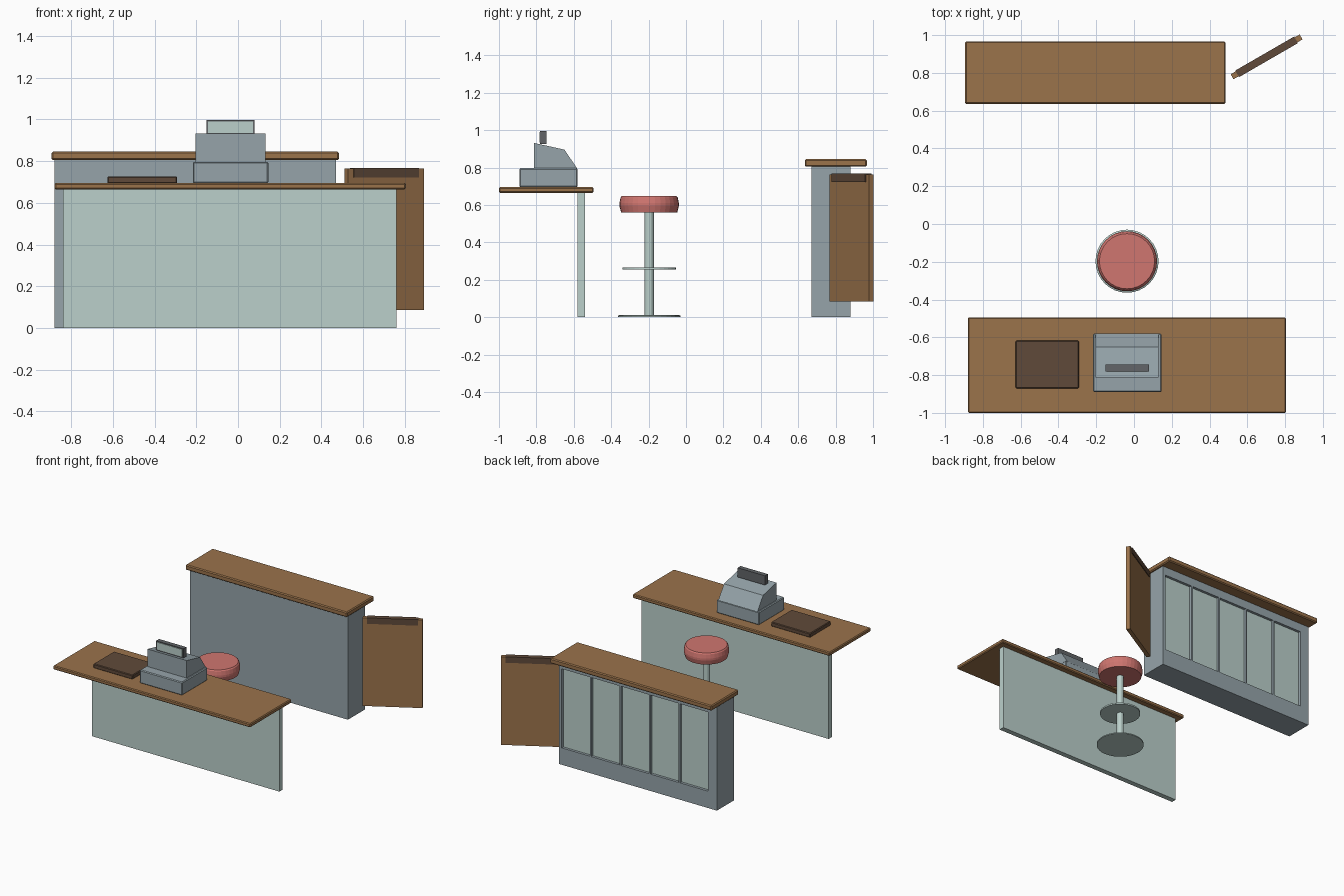
import bpy, bmesh, math
from mathutils import Vector, Matrix

if "Cube" in bpy.data.objects:
    bpy.data.objects.remove(bpy.data.objects["Cube"])


def material(name, r, g, b):
    lin = [((c / 255 + 0.055) / 1.055) ** 2.4 for c in (r, g, b)]
    m = bpy.data.materials.new(name)
    m.diffuse_color = (*lin, 1)
    m.use_nodes = True
    m.node_tree.nodes["Principled BSDF"].inputs["Base Color"].default_value = m.diffuse_color
    return m


WOOD = material("wood brown", 155, 115, 75)
DARK_WOOD = material("dark brown", 96, 74, 58)
GRAY = material("blue gray", 150, 164, 170)
PALE = material("pale green", 187, 208, 203)
RED = material("seat red", 208, 118, 112)
DARK = material("dark gray", 98, 101, 104)


def finish(name, bm, *mats):
    bmesh.ops.recalc_face_normals(bm, faces=bm.faces)
    me = bpy.data.meshes.new(name)
    bm.to_mesh(me)
    bm.free()
    for m in mats:
        me.materials.append(m)
    ob = bpy.data.objects.new(name, me)
    bpy.context.collection.objects.link(ob)
    return ob


def bevel(ob, width):
    mod = ob.modifiers.new("edge", 'BEVEL')
    mod.width, mod.segments = width, 1
    return ob


def box_bm(lo, hi):
    lo, hi = Vector(lo), Vector(hi)
    bm = bmesh.new()
    bmesh.ops.create_cube(bm, size=1, matrix=Matrix.Translation((lo + hi) / 2)
                          @ Matrix.Diagonal((*(hi - lo), 1)))
    return bm


def box(name, lo, hi, mat, edge=0):
    ob = finish(name, box_bm(lo, hi), mat)
    return bevel(ob, edge) if edge else ob


def lathe(name, profile, mat, sides, loc):
    """Closed solid of revolution from (radius, height) points."""
    bm = bmesh.new()
    rings = [[bm.verts.new((r * math.cos(math.tau * i / sides),
                            r * math.sin(math.tau * i / sides), z))
              for i in range(sides)] for r, z in profile]
    for a, b in zip(rings, rings[1:]):
        for i in range(sides):
            j = (i + 1) % sides
            bm.faces.new((a[i], a[j], b[j], b[i]))
    bm.faces.new(rings[0])
    bm.faces.new(rings[-1])
    ob = finish(name, bm, mat)
    ob.location = loc
    return ob


# Front counter: worktop on a single upright panel
box("front_worktop", (-0.88, -1.0, 0.665), (0.805, -0.495, 0.695), WOOD, 0.006)
box("front_panel", (-0.84, -0.58, 0), (0.76, -0.54, 0.667), PALE)

# Back counter: cabinet with five recessed panels on its rear face
bm = box_bm((-0.88, 0.67, 0), (0.47, 0.88, 0.81))
openings = [(0.205 - 0.2525 * i, 0.445 - 0.2525 * i) for i in range(5)]
z_low, z_high = 0.13, 0.74
cuts = [((x, 0, 0), (1, 0, 0)) for pair in openings for x in pair]
cuts += [((0, 0, z), (0, 0, 1)) for z in (z_low, z_high)]
for co, no in cuts:
    bmesh.ops.bisect_plane(bm, geom=bm.verts[:] + bm.edges[:] + bm.faces[:],
                           plane_co=co, plane_no=no)
bm.normal_update()
panels = []
for f in bm.faces:
    c = f.calc_center_median()
    if f.normal.y > 0.9 and z_low < c.z < z_high \
            and any(a < c.x < b for a, b in openings):
        panels.append(f)
floors = bmesh.ops.extrude_discrete_faces(bm, faces=panels)["faces"]
for f in floors:
    f.material_index = 1
    bmesh.ops.translate(bm, verts=f.verts[:], vec=(0, -0.02, 0))
bmesh.ops.remove_doubles(bm, verts=bm.verts[:], dist=1e-5)
finish("back_cabinet", bm, GRAY, PALE)
box("back_worktop", (-0.895, 0.635, 0.805), (0.485, 0.967, 0.845), WOOD, 0.007)

# Swing gate beside the back counter, with a dark rail along its top
for name, half, thick, z0, z1, mat in (
        ("gate", 0.211, 0.015, 0.085, 0.764, WOOD),
        ("gate_rail", 0.18, 0.02, 0.722, 0.768, DARK_WOOD)):
    gate = box(name, (-half, -thick, z0), (half, thick, z1), mat)
    gate.location = (0.702, 0.885, 0)
    gate.rotation_euler.z = math.radians(30)

# Stool
spot = (-0.037, -0.197, 0)
lathe("stool_base", [(0.167, 0), (0.167, 0.008), (0.158, 0.013)], PALE, 32, spot)
lathe("stool_pole", [(0.025, 0.01), (0.025, 0.565)], PALE, 16, spot)
lathe("stool_footrest", [(0.143, 0.255), (0.143, 0.266)], PALE, 32, spot)
lathe("stool_seat", [(0.15, 0.56), (0.159, 0.595), (0.159, 0.61),
                     (0.153, 0.64), (0.146, 0.648)], RED, 32, spot)

# Cash register: drawer, sloped body and display
box("register_drawer", (-0.217, -0.89, 0.695), (0.146, -0.58, 0.797), GRAY, 0.006)
bm = bmesh.new()
side = [bm.verts.new((-0.203, y, z)) for y, z in (
    (-0.813, 0.79), (-0.813, 0.932), (-0.65, 0.896), (-0.583, 0.797), (-0.583, 0.79))]
face = bm.faces.new(side)
ext = bmesh.ops.extrude_face_region(bm, geom=[face])["geom"]
bmesh.ops.translate(bm, vec=(0.334, 0, 0),
                    verts=[v for v in ext if isinstance(v, bmesh.types.BMVert)])
finish("register_body", bm, GRAY)
box("register_display", (-0.152, -0.78, 0.925), (0.08, -0.745, 0.997), DARK)
box("display_screen", (-0.144, -0.784, 0.934), (0.072, -0.779, 0.99), PALE)

# Flat tray on the front worktop
box("counter_tray", (-0.627, -0.87, 0.693), (-0.292, -0.618, 0.727), DARK_WOOD, 0.005)
